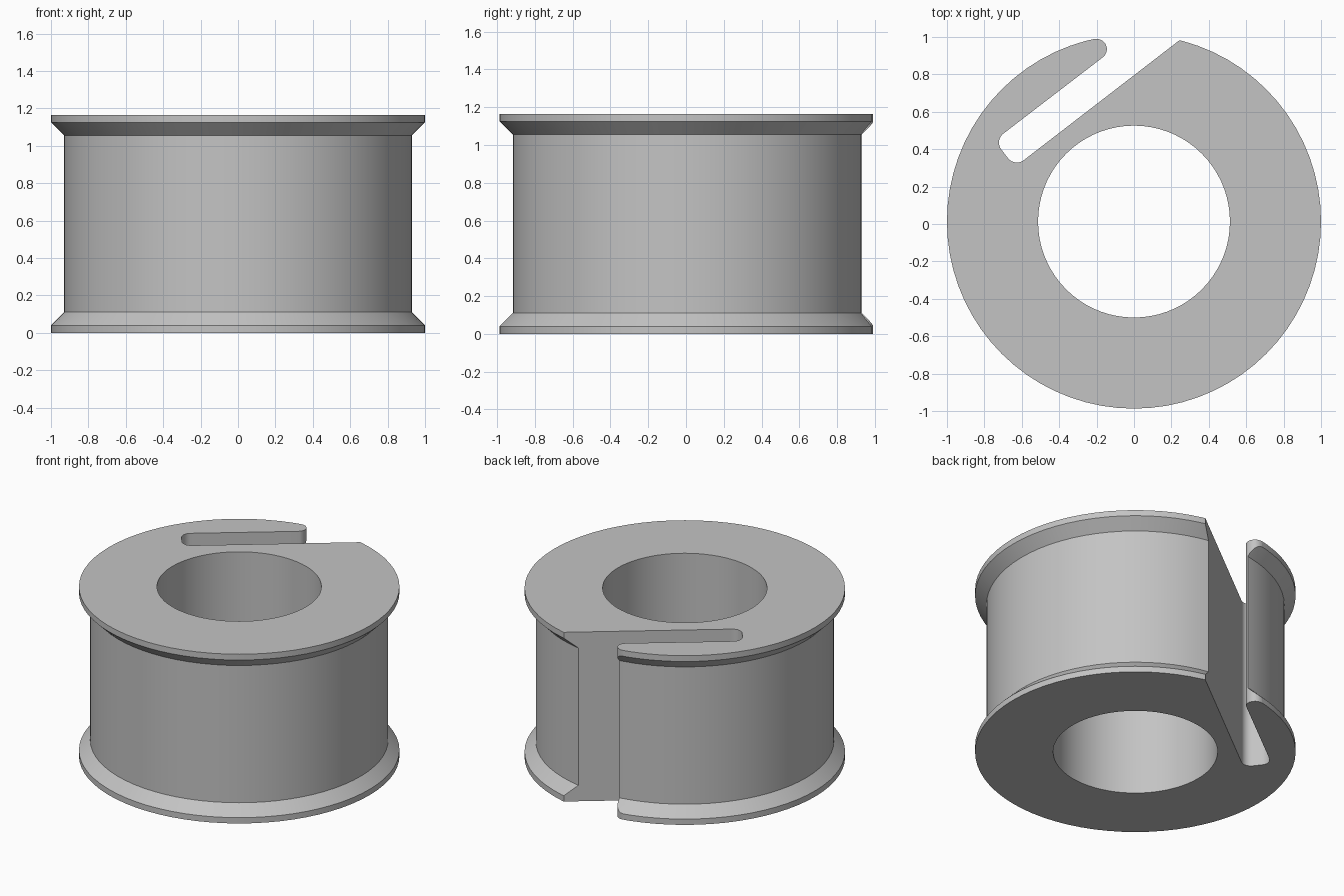
import bpy, bmesh, math
from mathutils import Vector, Matrix

cube = bpy.data.objects.get("Cube")
if cube:
    bpy.data.objects.remove(cube)

HEIGHT, SEGMENTS, CENTRE_Y = 1.165, 72, 0.013

grey = bpy.data.materials.new("plain grey")
grey.use_nodes = True
colour = (0.55, 0.55, 0.55, 1)
grey.diffuse_color = colour
grey.node_tree.nodes["Principled BSDF"].inputs["Base Color"].default_value = colour


def make_object(name, bm):
    bmesh.ops.recalc_face_normals(bm, faces=bm.faces)
    mesh = bpy.data.meshes.new(name)
    bm.to_mesh(mesh)
    bm.free()
    mesh.materials.append(grey)
    obj = bpy.data.objects.new(name, mesh)
    bpy.context.collection.objects.link(obj)
    return obj


def arc(centre, radius, start, end, steps=10):
    angles = [math.radians(start + (end - start) * i / steps) for i in range(steps + 1)]
    return [Vector(centre) + radius * Vector((math.cos(a), math.sin(a))) for a in angles]


# Flanged ring: closed profile (radius, height) spun about the bore axis
profile = [(0.513, 0), (1, 0), (1, 0.04), (0.93, 0.11),
           (0.93, HEIGHT - 0.11), (1, HEIGHT - 0.04), (1, HEIGHT), (0.513, HEIGHT)]
bm = bmesh.new()
verts = [bm.verts.new((r, 0, z)) for r, z in profile]
edges = [bm.edges.new((a, b)) for a, b in zip(verts, verts[1:] + verts[:1])]
bmesh.ops.spin(bm, geom=verts + edges, cent=(0, 0, 0), axis=(0, 0, 1),
               angle=math.tau, steps=SEGMENTS, use_merge=True)
bmesh.ops.remove_doubles(bm, verts=bm.verts, dist=1e-4)
bmesh.ops.translate(bm, verts=bm.verts, vec=(0, CENTRE_Y, 0))
spool = make_object("flanged_spool", bm)

# Slanted slot, outlined along its own axis, with a rounded inner end
SLANT = 37.6
turn = Matrix.Rotation(math.radians(SLANT), 2)
low, high, inner, r = 0.63, 0.809, -0.259, 0.06
outline = [Vector((1.4, low))]
outline += arc((inner, low + r), r, 270, 180)
outline += arc((inner, high - r), r, 180, 90)
outline = [turn @ p for p in outline]
# Rounded tip of the finger, then out past the rim
outline += arc((-0.2, 0.935), 0.055, SLANT - 90, 102)
outline.append(Vector((-0.275, 1.3)))

bm = bmesh.new()
face = bm.faces.new([bm.verts.new((p.x, p.y, -0.1)) for p in outline])
top = bmesh.ops.extrude_face_region(bm, geom=[face])["geom"]
bmesh.ops.translate(bm, verts=[v for v in top if isinstance(v, bmesh.types.BMVert)],
                    vec=(0, 0, HEIGHT + 0.2))
cutter = make_object("slot_cutter", bm)
cutter.hide_render = True

# Cut the slot and discard the cutter
cut = spool.modifiers.new("slot", "BOOLEAN")
cut.object, cut.operation, cut.solver = cutter, "DIFFERENCE", "EXACT"
bpy.context.view_layer.objects.active = spool
spool.select_set(True)
bpy.ops.object.modifier_apply(modifier=cut.name)
bpy.data.objects.remove(cutter)
bpy.ops.object.shade_smooth_by_angle(angle=math.radians(25))
